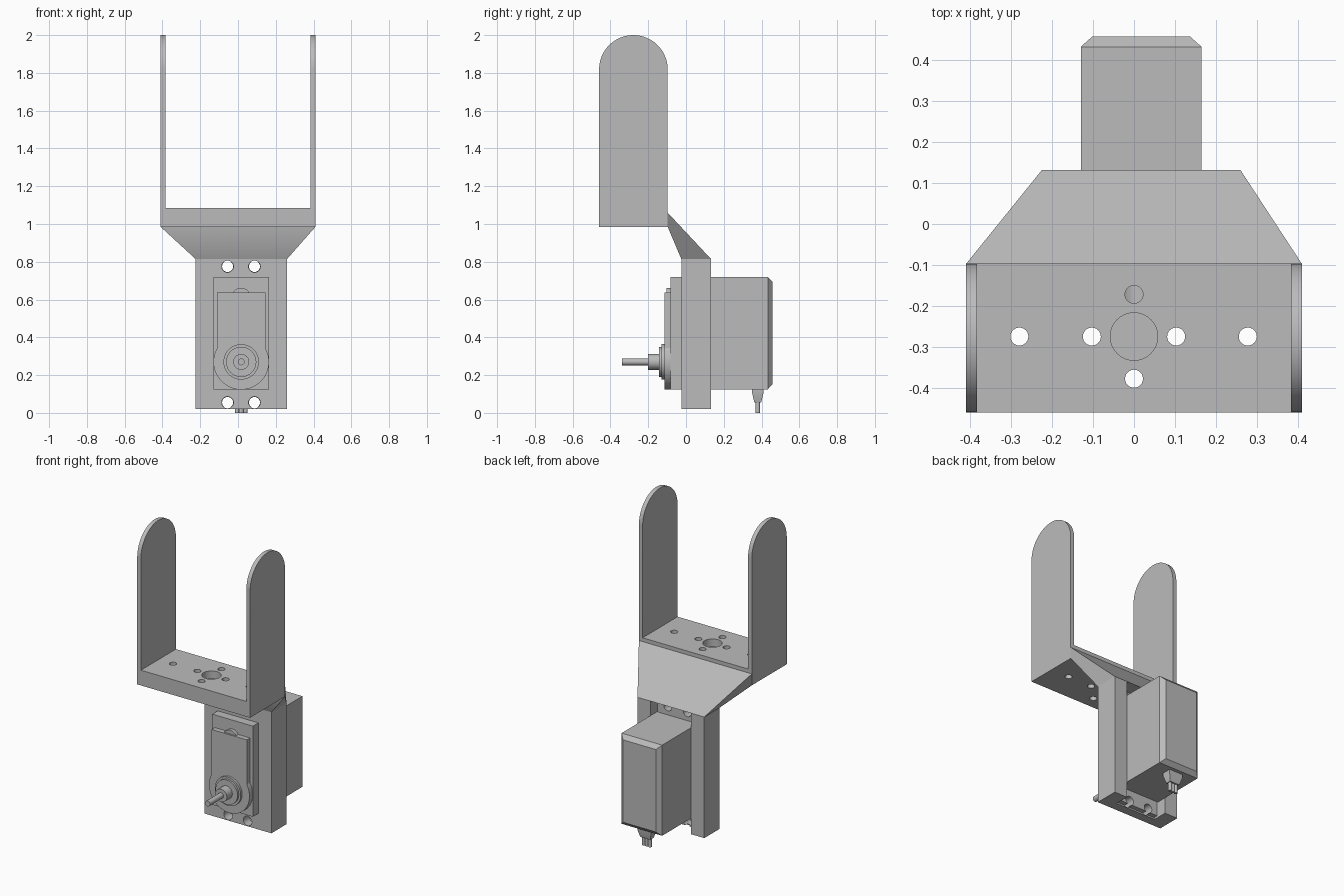
import bpy, bmesh, math
from mathutils import Vector

if "Cube" in bpy.data.objects:
    bpy.data.objects.remove(bpy.data.objects["Cube"], do_unlink=True)

grey = bpy.data.materials.new("plain grey")
grey.use_nodes = True
COLOUR = (0.5, 0.5, 0.5, 1)
grey.diffuse_color = COLOUR
grey.node_tree.nodes["Principled BSDF"].inputs["Base Color"].default_value = COLOUR

CX = 0.017      # servo centre line
SHAFT_Z = 0.27  # output shaft height


def loft(name, rings):
    """Skin a list of equally long rings of points and cap both ends."""
    bm = bmesh.new()
    rows = [[bm.verts.new(p) for p in ring] for ring in rings]
    n = len(rows[0])
    for a, b in zip(rows, rows[1:]):
        for i in range(n):
            j = (i + 1) % n
            bm.faces.new((a[i], a[j], b[j], b[i]))
    bm.faces.new(rows[0])
    bm.faces.new(rows[-1])
    bmesh.ops.recalc_face_normals(bm, faces=bm.faces)
    me = bpy.data.meshes.new(name)
    bm.to_mesh(me)
    bm.free()
    me.materials.append(grey)
    ob = bpy.data.objects.new(name, me)
    bpy.context.collection.objects.link(ob)
    return ob


def place(axis, u, v, w):
    """Put profile point (u, v) at distance w along the axis."""
    return {"x": (w, u, v), "y": (u, w, v), "z": (u, v, w)}[axis]


def prism(name, axis, profile, lo, hi):
    return loft(name, [[place(axis, u, v, w) for u, v in profile] for w in (lo, hi)])


def arc(u, v, r, start=0, end=360, n=40):
    steps = n if end - start == 360 else n + 1
    angles = [math.radians(start + (end - start) * i / n) for i in range(steps)]
    return [(u + r * math.cos(a), v + r * math.sin(a)) for a in angles]


def rect(u0, u1, v0, v1):
    return [(u0, v0), (u1, v0), (u1, v1), (u0, v1)]


def cut(ob, cutters):
    """Subtract the cutters and remove them."""
    for c in cutters:
        m = ob.modifiers.new("cut", "BOOLEAN")
        m.operation, m.solver, m.object = "DIFFERENCE", "EXACT", c
        c.hide_render = True
    bpy.context.view_layer.update()
    dg = bpy.context.evaluated_depsgraph_get()
    me = bpy.data.meshes.new_from_object(ob.evaluated_get(dg))
    ob.modifiers.clear()
    ob.data = me
    for c in cutters:
        bpy.data.objects.remove(c, do_unlink=True)


# Bracket: base plate with horn holes and two round-topped arms
plate = prism("bracket_plate", "z", rect(-0.41, 0.41, -0.46, -0.097), 0.985, 1.085)
spots = [(-0.28, -0.275), (-0.103, -0.275), (0.103, -0.275), (0.278, -0.275),
         (0, -0.172), (0, -0.378)]
holes = [prism("hole", "z", arc(x, y, 0.022, n=24), 0.9, 1.2) for x, y in spots]
holes.append(prism("horn_recess", "z", arc(0, -0.275, 0.058), 1.035, 1.2))
cut(plate, holes)

arm_profile = [(-0.46, 0.985), (-0.097, 0.985)] + arc(-0.2785, 1.8185, 0.1815, 0, 180)
for side, s in (("left", 1), ("right", -1)):
    prism(side + "_arm", "x", arm_profile, s * 0.383, s * 0.41)

# Sloped neck joining the bracket to the servo mount
loft("neck", [
    [(-0.41, -0.097, 0.985), (0.41, -0.097, 0.985), (0.41, -0.097, 1.06), (-0.41, -0.097, 1.06)],
    [(-0.225, -0.025, 0.815), (0.26, -0.025, 0.815), (0.26, 0.132, 0.815), (-0.225, 0.132, 0.815)],
])

# Servo mount: thin front wall with a column down each side
u_section = [(-0.225, -0.025), (0.26, -0.025), (0.26, 0.132), (0.165, 0.132),
             (0.165, 0.035), (-0.13, 0.035), (-0.13, 0.132), (-0.225, 0.132)]
mount = prism("servo_mount", "z", u_section, 0.02, 0.815)
screws = [(x, z) for x in (-0.055, 0.087) for z in (0.055, 0.775)]
cut(mount, [prism("hole", "y", arc(x, z, 0.031, n=28), -0.1, 0.2) for x, z in screws])

# Servo ears behind the front wall
ears = prism("servo_ears", "y", rect(-0.125, 0.16, 0.03, 0.8), 0.035, 0.065)
cut(ears, [prism("hole", "y", arc(x, z, 0.029, n=28), -0.1, 0.2) for x, z in screws])

# Servo body with a chamfered back
box, back = rect(-0.13, 0.165, 0.125, 0.72), rect(-0.102, 0.137, 0.152, 0.693)
loft("servo_body", [[place("y", u, v, y) for u, v in p]
                    for p, y in ((box, -0.082), (box, 0.433), (back, 0.458))])

# Gearbox cover: round bottom, straight shoulders
cover = [(CX + 0.128, 0.637), (CX - 0.128, 0.637)] + arc(CX, SHAFT_Z, 0.147, 150, 390)
prism("gearbox_cover", "y", cover, -0.115, -0.082)
prism("gear_bump", "y", arc(CX, 0.612, 0.05), -0.104, -0.082)

# Stepped hub and output shaft
for name, r, y0, y1 in (("hub_flange", 0.094, -0.13, -0.115), ("hub_ring", 0.08, -0.143, -0.13),
                        ("hub", 0.042, -0.2, -0.143), ("output_shaft", 0.018, -0.34, -0.2)):
    prism(name, "y", arc(CX, SHAFT_Z, r), y0, y1)

# Cable plug with three wires
loft("cable_plug", [
    [(x, y, z) for x, y in rect(CX - w, CX + w, 0.38 - d, 0.38 + d)]
    for w, d, z in ((0.05, 0.03, 0.125), (0.05, 0.03, 0.105), (0.036, 0.018, 0.055))])
for i in (-1, 0, 1):
    prism("wire", "z", arc(CX + i * 0.022, 0.38, 0.011, n=12), 0, 0.06)

# Smooth the round walls, keep edges sharp
for ob in bpy.context.scene.objects:
    if ob.type == "MESH":
        bpy.ops.object.select_all(action="DESELECT")
        ob.select_set(True)
        bpy.context.view_layer.objects.active = ob
        bpy.ops.object.shade_smooth_by_angle(angle=math.radians(25))
